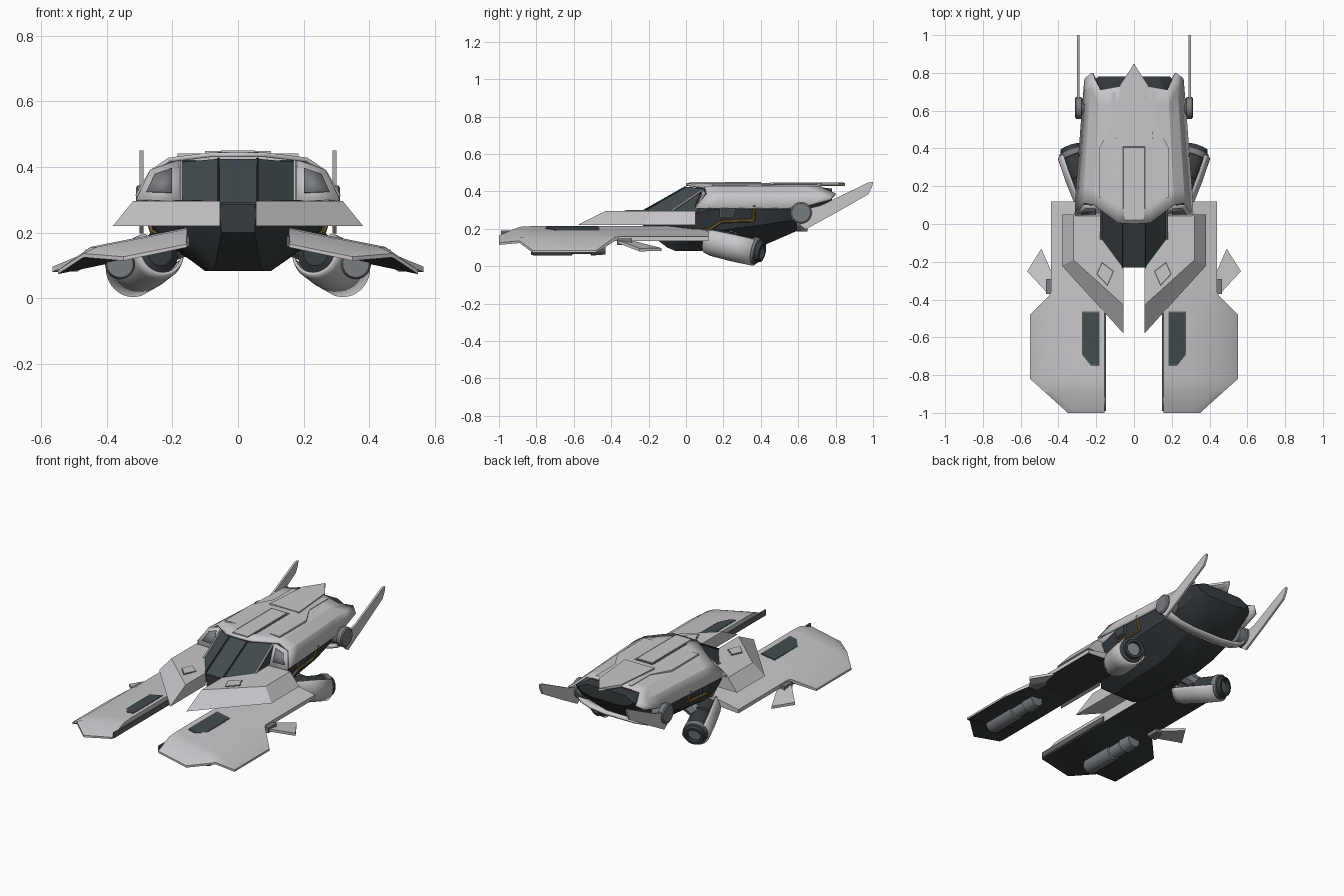
import bpy, bmesh, math
from mathutils import Vector

if "Cube" in bpy.data.objects:
    bpy.data.objects.remove(bpy.data.objects["Cube"])

def material(name, r, g, b):
    m = bpy.data.materials.new(name)
    m.diffuse_color = (r, g, b, 1)
    m.use_nodes = True
    m.node_tree.nodes["Principled BSDF"].inputs["Base Color"].default_value = m.diffuse_color
    return m

LIGHT = material("light grey paint", 0.58, 0.565, 0.59)
DARK = material("dark hull", 0.036, 0.044, 0.048)
GLASS = material("slate glass", 0.055, 0.072, 0.078)
METAL = material("mid grey metal", 0.19, 0.205, 0.22)
GOLD = material("dull gold", 0.16, 0.115, 0.035)
GROOVE = material("groove grey", 0.12, 0.125, 0.13)

def mk(name, verts, faces, mats, mirror=False, solid=0, angle=25, rule=None):
    me = bpy.data.meshes.new(name)
    me.from_pydata([tuple(v) for v in verts], [], faces)
    bm = bmesh.new()
    bm.from_mesh(me)
    bmesh.ops.recalc_face_normals(bm, faces=bm.faces)
    bm.normal_update()
    if rule:
        for f in bm.faces:
            f.material_index = rule(f)
    bm.to_mesh(me)
    bm.free()
    ob = bpy.data.objects.new(name, me)
    bpy.context.collection.objects.link(ob)
    for m in mats:
        me.materials.append(m)
    if solid:
        s = ob.modifiers.new("thickness", 'SOLIDIFY')
        s.thickness, s.offset = solid, 0
    if mirror:
        ob.modifiers.new("mirror", 'MIRROR').use_mirror_merge = False
    bpy.ops.object.select_all(action='DESELECT')
    ob.select_set(True)
    bpy.context.view_layer.objects.active = ob
    bpy.ops.object.shade_smooth_by_angle(angle=math.radians(angle))
    return ob

def loft(name, rings, mats, closed=True, caps=True, **kw):
    n = len(rings[0])
    verts = [p for r in rings for p in r]
    faces = []
    for i in range(len(rings) - 1):
        for j in range(n if closed else n - 1):
            k = (j + 1) % n
            faces.append((i*n + j, i*n + k, (i+1)*n + k, (i+1)*n + j))
    if caps:
        faces += [tuple(range(n)), tuple(range((len(rings)-1)*n, len(rings)*n))]
    return mk(name, verts, faces, mats, **kw)

def prism(name, pts, z0, z1, mat, **kw):
    """Plate from an xy outline; z0 and z1 are numbers or functions of x, y."""
    h = lambda z, p: z(*p) if callable(z) else z
    return loft(name, [[(*p, h(z, p)) for p in pts] for z in (z0, z1)], [mat], **kw)

def frame_of(a, b):
    d = (b - a).normalized()
    u = d.cross(Vector((0, 0, 1))).normalized()
    return d, u, u.cross(d)

def turned(name, a, b, prof, mat, n=28, **kw):
    """Round part along a-b; prof holds (fraction along, radius)."""
    a, b = Vector(a), Vector(b)
    d = b - a
    w = Vector((1, 0, 0)) if abs(d.normalized().x) < .9 else Vector((0, 0, 1))
    u = d.cross(w).normalized()
    v = d.normalized().cross(u)
    rings = [[a + d*t + (u*math.cos(2*math.pi*k/n) + v*math.sin(2*math.pi*k/n))*r
              for k in range(n)] for t, r in prof]
    return loft(name, rings, [mat], **kw)

def sym(half):
    """Close a right-hand outline with its mirrored left half."""
    return half + [(-p[0], *p[1:]) for p in reversed(half)]

def shrink(pts, f):
    cx = sum(p[0] for p in pts)/len(pts)
    cy = sum(p[1] for p in pts)/len(pts)
    return [(cx + (x-cx)*f, cy + (y-cy)*f) for x, y in pts]

# Dark main hull: y, bottom, middle, shoulder and roof points
stations = [
    (-.23, .05, .20, .055, .25, .055, .27, .05, .285),
    (-.10, .07, .10, .15, .20, .165, .25, .15, .285),
    (-.06, .08, .083, .17, .19, .19, .25, .17, .285),
    (.05, .10, .082, .23, .18, .28, .28, .20, .285),
    (.16, .10, .085, .255, .19, .285, .31, .18, .41),
    (.40, .10, .105, .25, .22, .28, .325, .17, .42),
    (.63, .10, .205, .22, .255, .255, .33, .16, .42),
    (.74, .10, .29, .19, .32, .235, .37, .15, .42),
    (.78, .09, .345, .16, .36, .19, .385, .13, .415)]
loft("main_hull", [sym([(s[i], s[0], s[i+1]) for i in (1, 3, 5, 7)]) for s in stations], [DARK])

# Light upper shell with a spiked rear edge
cols = [(0, .437, 0, .85), (.085, .437, .005, .73), (.21, .422, .1, .71),
        (.265, .385, .11, .80), (.308, .31, .05, .77)]
def shell_ring(t):
    half = []
    for i, (x, z, y0, y1) in enumerate(cols):
        y = y0 + (y1 - y0)*t
        k = 1 - .17*max(0, min(1, (y - .1)/.7))
        lift = .05*max(0, (y - .6)/.18) if i == 4 else 0
        half.append((x*k, y, z + lift))
    return [(-p[0], p[1], p[2]) for p in reversed(half[1:])] + half
loft("upper_shell", [shell_ring(i/8) for i in range(9)], [LIGHT],
     closed=False, caps=False, solid=.014, angle=20)

# Raised roof plates and centre spine
prism("roof_plate", sym([(.185, .14), (.185, .40), (.12, .52), (.12, .70)]), .42, .441, LIGHT)
prism("spine_groove", sym([(.062, .08), (.062, .412)]), .43, .446, GROOVE)
prism("spine_plate", sym([(.052, .02), (.052, .402)]), .43, .45, LIGHT)
prism("tail_spike", sym([(.10, .45), (.075, .735), (.001, .845)]), .435, .449, LIGHT)

# Canopy, its ribs and the light side frames
low = [(.06, -.23, .29), (.175, -.08, .29), (.175, .12, .29)]
top = [(.06, 0, .425), (.175, .10, .415), (.17, .14, .415)]
loft("canopy", [sym(low), sym(top)], [GLASS], angle=5)
turned("canopy_rib", (.06, -.23, .295), (.06, 0, .425), [(0, .005), (1, .005)], DARK, n=6, mirror=True)
turned("canopy_side_rib", (.175, -.08, .295), (.175, .1, .417), [(0, .006), (1, .006)], LIGHT, n=6, mirror=True)
win = [(.18, .045, .295), (.31, .045, .30), (.268, .10, .39), (.18, .095, .42)]
mk("side_window_frame", win, [(0, 1, 2, 3)], [LIGHT], mirror=True, solid=.008)
c = sum((Vector(p) for p in win), Vector())/4
mk("side_window", [c + (Vector(p) - c)*.6 + Vector((0, -.007, .004)) for p in win],
   [(0, 1, 2, 3)], [METAL], mirror=True, solid=.004)

# Sloped shoulder prongs either side of the canopy
inner = [(.17, .05), (.17, -.08), (.055, -.235)]
loft("shoulder_prong",
     [[(x, y, .22) for x, y in [(.055, -.58), (.382, -.22), (.382, .05)] + inner],
      [(x, y, .296) for x, y in [(.055, -.43), (.32, -.19), (.32, .05)] + inner]],
     [LIGHT], mirror=True, angle=5)
hatch = [(.17, -.20), (.105, -.25), (.14, -.33), (.20, -.265)]
prism("prong_hatch_groove", hatch, .29, .298, GROOVE, mirror=True)
prism("prong_hatch", shrink(hatch, .84), .29, .3, LIGHT, mirror=True)

# Large front pads, light on top and dark below
def pad_top(x):
    return .215 - .2*(x - .155) if x < .45 else .156 - .71*(x - .45)
rings = []
for y, xo in [(-1, .35), (-.89, .472), (-.82, .55), (-.48, .55), (-.38, .45), (-.36, .44), (.12, .44)]:
    droop = .05*max(0, (-.88 - y)/.12)
    xm = min(.45, xo - .04)
    zo = pad_top(xo) - droop
    bot = .135 if y > -.4 else zo - .012
    rings.append([(.155, y, .155), (.155, y, .215 - droop), (.28, y, pad_top(.28) - droop),
                  (xm, y, pad_top(xm) - droop), (xo, y, zo), (xo, y, bot)])
loft("front_pad", rings, [LIGHT, DARK], mirror=True,
     rule=lambda f: 1 if f.normal.z < -.3 else 0)
prism("pad_inner_rail", [(.148, -.99), (.158, -.99), (.158, -.45), (.148, -.45)],
      .158, .19, GROOVE, mirror=True)
vent = [(.185, -.47), (.272, -.47), (.272, -.69), (.228, -.745), (.185, -.745)]
prism("pad_vent_rim", shrink(vent, 1.05), lambda x, y: pad_top(x) - .01,
      lambda x, y: pad_top(x) + .001, GROOVE, mirror=True)
prism("pad_vent", vent, lambda x, y: pad_top(x) - .01,
      lambda x, y: pad_top(x) + .003, GLASS, mirror=True)

# Gun barrels under the pads
turned("under_gun", (.36, -.83, .103), (.36, -.43, .103),
       [(0, .040), (.04, .046), (.55, .046), (.56, .038), (.8, .038), (.81, .046), (1, .04)],
       METAL, mirror=True)

# Small side fins and their mounts
fz = lambda x, y: .135 - .25*(x - .45) - .15*(y + .37)
prism("side_fin", [(.49, -.13), (.566, -.25), (.455, -.37), (.43, -.27)],
      lambda x, y: fz(x, y) - .008, lambda x, y: fz(x, y) + .008, LIGHT, mirror=True)
prism("side_fin_mount", [(.41, -.37), (.465, -.37), (.465, -.29), (.41, -.29)], .115, .148, METAL, mirror=True)

# Engine pods: dark core, partial light cowl, nozzle and strut
A, B = Vector((.235, .12, .14)), Vector((.328, .38, .082))
d, u, v = frame_of(A, B)
turned("engine_core", A + d*.01, B + d*.03,
       [(0, .04), (.06, .064), (.4, .07), (.42, .062), (.88, .066), (1, .055), (1, .04), (.85, .035)],
       DARK, mirror=True)
turned("engine_nozzle_ring", B - d*.03, B + d*.008, [(0, .067), (0.1, .071), (.9, .071), (1, .067)],
       METAL, mirror=True)
arc = [math.radians(-165 + 215*k/20) for k in range(21)]
loft("engine_cowl", [[A + d*s + (u*math.cos(a) + v*math.sin(a))*r for a in arc]
                     for s, r in ((-.005, .068), (.03, .076), (.15, .08), (.275, .078))],
     [LIGHT], closed=False, caps=False, solid=.009, mirror=True, angle=35)
turned("engine_strut", (.17, .23, .17), (.27, .25, .13), [(0, .045), (1, .04)], METAL, n=8, mirror=True)

# Tail fins on round hubs, joined by a strap under the hull
fin = [(.61, .22), (.64, .197), (.80, .285), (.975, .385), (.995, .425), (1, .45), (.975, .448), (.72, .325), (.62, .30)]
loft("tail_fin", [[(x, y, z) for y, z in fin] for x in (.289, .301)], [LIGHT], mirror=True)
turned("tail_fin_hub", (.23, .615, .286), (.312, .615, .286),
       [(0, .05), (.55, .05), (.6, .058), (.93, .058), (1, .05)], METAL, mirror=True)
strap = sym([(.285, .26), (.26, .225), (.20, .205), (.10, .193)])
loft("tail_strap", [[(x, y, z) for x, z in strap] for y in (.59, .65)], [LIGHT],
     closed=False, caps=False, solid=.014, angle=40)

# Gold conduit and hatch on the hull sides
path = [(.232, .04, .185), (.26, .13, .20), (.272, .19, .24), (.262, .36, .245), (.286, .365, .325)]
for i in range(4):
    turned("gold_conduit", path[i], path[i+1], [(0, .009), (1, .009)], GOLD, n=6, mirror=True)
for nm, g, x, m in (("side_hatch_rim", 0, .289, GROOVE), ("side_hatch", .006, .292, GLASS)):
    loft(nm, [[(xx + (z - .285)*.25, y, z) for y, z in
               ((.18 + g, .26 + g), (.25 - g, .26 + g), (.27 - g, .31 - g), (.18 + g, .31 - g))]
              for xx in (.27, x)], [m], mirror=True)
